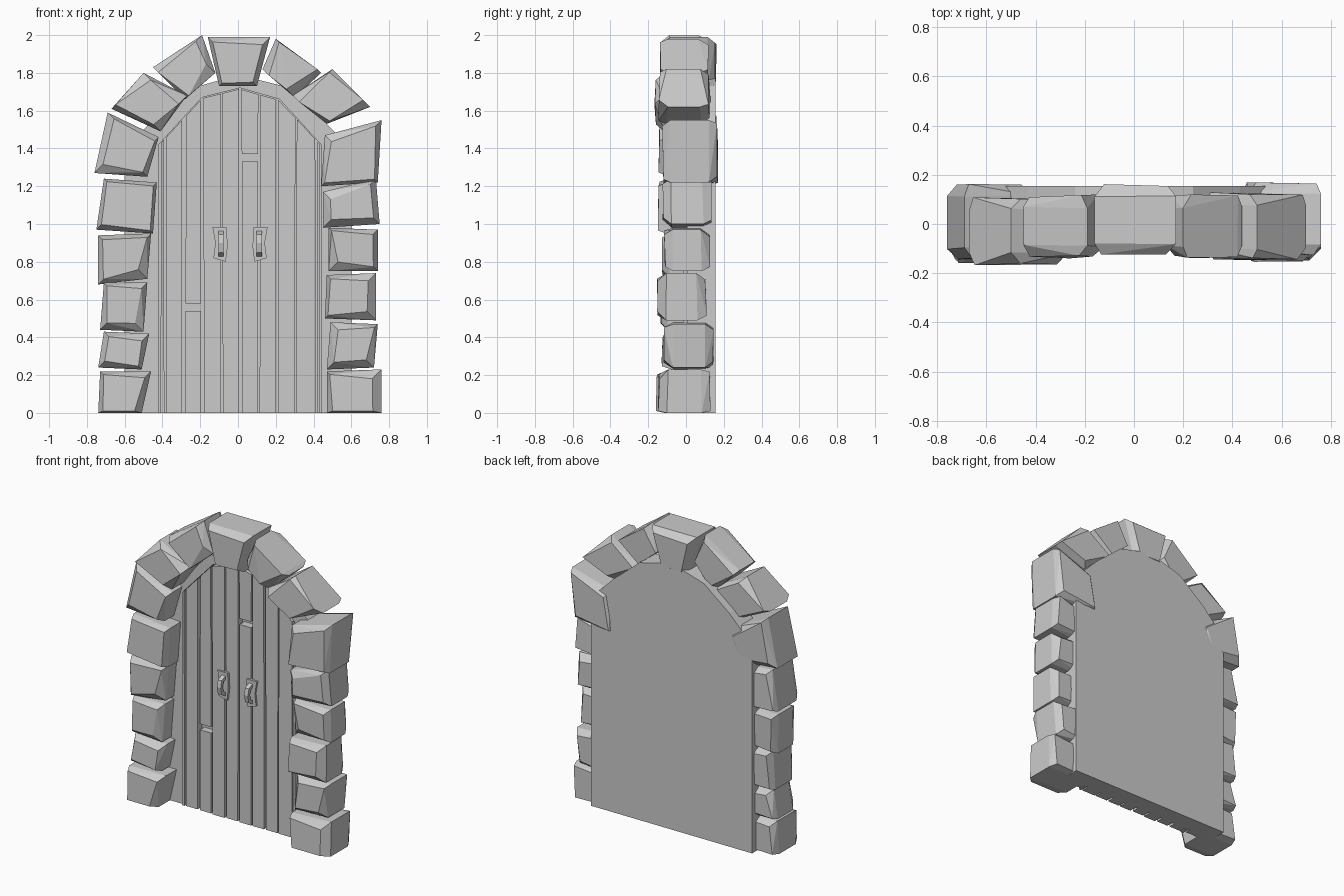
import bpy, bmesh, random
from mathutils import Vector

if "Cube" in bpy.data.objects:
    bpy.data.objects.remove(bpy.data.objects["Cube"])

random.seed(7)


def finish(name, bm):
    bmesh.ops.recalc_face_normals(bm, faces=bm.faces)
    me = bpy.data.meshes.new(name)
    bm.to_mesh(me)
    bm.free()
    ob = bpy.data.objects.new(name, me)
    bpy.context.collection.objects.link(ob)
    return ob


def prism(bm, outline, y0, y1):
    """Extrude an x-z outline from y0 (front) to y1 (back)."""
    front = [bm.verts.new((x, y0, z)) for x, z in outline]
    back = [bm.verts.new((x, y1, z)) for x, z in outline]
    bm.faces.new(front)
    bm.faces.new(back[::-1])
    n = len(outline)
    for i in range(n):
        j = (i + 1) % n
        bm.faces.new((front[i], back[i], back[j], front[j]))


def stone(name, quad, y0, y1):
    """Rough-hewn block: hull around a full waist and two inset faces."""
    pts = [Vector((quad[i], 0, quad[i + 1])) for i in range(0, 8, 2)]
    c = sum(pts, Vector()) / 4
    bm = bmesh.new()
    rings = ((y0, .05), (y0 + .045, 0), (y1 - .045, 0), (y1, .04))
    for y, inset in rings:
        for p in pts:
            k = random.uniform(.3, 1) * inset
            q = p + Vector((k if c.x > p.x else -k, 0, k if c.z > p.z else -k))
            q.y = y + random.uniform(0, .012) * (1 if y < 0 else -1)
            if p.z < .01:
                q.z = min(q.z, .01)
            bm.verts.new(q)
    res = bmesh.ops.convex_hull(bm, input=bm.verts)
    bmesh.ops.delete(bm, geom=[g for g in res["geom_interior"]
                               if isinstance(g, bmesh.types.BMVert)], context='VERTS')
    bmesh.ops.dissolve_limit(bm, angle_limit=.12, verts=bm.verts, edges=bm.edges)
    finish(name, bm)


# Stones: four x-z corners, then front and back depth
left = [
    (-.74, 0, -.51, 0, -.46, .22, -.73, .22, -.16, .12),
    (-.74, .24, -.51, .23, -.47, .42, -.71, .43, -.13, .13),
    (-.73, .44, -.50, .43, -.48, .69, -.71, .69, -.14, .14),
    (-.74, .68, -.48, .71, -.46, .95, -.74, .94, -.13, .13),
    (-.75, .97, -.45, .95, -.43, 1.22, -.71, 1.24, -.15, .14),
    (-.76, 1.27, -.48, 1.25, -.42, 1.46, -.69, 1.59, -.15, .165),
]
arch = [
    (-.67, 1.61, -.41, 1.49, -.27, 1.68, -.5, 1.80, -.17, .11),
    (-.45, 1.83, -.28, 1.66, -.12, 1.80, -.19, 2.0, -.14, .12),
    (-.10, 1.73, .10, 1.73, .17, 1.99, -.16, 1.99, -.13, .165),
    (.13, 1.82, .30, 1.67, .44, 1.80, .20, 1.98, -.14, .12),
    (.29, 1.68, .47, 1.53, .70, 1.62, .50, 1.82, -.15, .13),
]
right = [
    (.44, 1.20, .74, 1.22, .76, 1.55, .46, 1.47, -.13, .17),
    (.45, .98, .75, 1.0, .73, 1.24, .45, 1.17, -.13, .14),
    (.48, .75, .74, .75, .74, .97, .48, .98, -.12, .13),
    (.46, .50, .73, .49, .73, .74, .47, .73, -.16, .11),
    (.47, .23, .72, .24, .74, .47, .49, .48, -.12, .15),
    (.47, 0, .76, 0, .76, .23, .47, .22, -.15, .13),
]
for side, rows in (("left", left), ("arch", arch), ("right", right)):
    for i, row in enumerate(rows):
        stone(f"{side}_stone_{i + 1}", row[:8], row[8], row[9])

# Backing wall
outer = [(-.6, 0), (-.6, 1.4), (-.43, 1.57), (-.24, 1.72), (0, 1.79),
         (.24, 1.73), (.43, 1.57), (.6, 1.4), (.6, 0)]
inner = [(-.42, 0), (-.42, 1.42), (-.31, 1.54), (-.19, 1.67), (.01, 1.72),
         (.22, 1.66), (.33, 1.54), (.44, 1.42), (.44, 0)]
bm = bmesh.new()
prism(bm, outer, .04, .155)
finish("backing_wall", bm)

# Door surround, slightly proud of the backing
bm = bmesh.new()
for i in range(len(outer) - 1):
    prism(bm, [outer[i], outer[i + 1], inner[i + 1], inner[i]], .005, .05)
bmesh.ops.remove_doubles(bm, verts=bm.verts, dist=.0001)
seen = {}
for f in bm.faces:
    seen.setdefault(frozenset(f.verts), []).append(f)
bmesh.ops.delete(bm, geom=[f for fs in seen.values() if len(fs) > 1 for f in fs],
                 context='FACES')
finish("door_surround", bm)


def arch_z(x):
    """Door height under the arch at x."""
    for (xa, za), (xb, zb) in zip(inner[1:-1], inner[2:-1]):
        if xa <= x <= xb:
            return za + (zb - za) * (x - xa) / (xb - xa)
    return 1.42


# Planks, two of them broken (gap from split z)
planks = [(-.41, -.39, 0), (-.382, -.296, 0), (-.278, -.195, .54), (-.18, -.092, 0),
          (-.08, .003, 0), (.02, .105, 1.33), (.115, .2, 0), (.215, .3, 0),
          (.31, .41, 0), (.42, .435, 0)]
for i, (a, b, split) in enumerate(planks):
    bm = bmesh.new()
    t = random.uniform(-.004, .004)
    front = random.uniform(-.015, -.005)
    top = [(b + t, arch_z(b + t) - .005), (a - t, arch_z(a - t) - .005)]
    if split:
        prism(bm, [(a, 0), (b, 0), (b, split), (a, split)], front, .06)
        s = split + .04
        prism(bm, [(a, s), (b, s)] + top, front, .06)
    else:
        prism(bm, [(a, 0), (b, 0)] + top, front, .06)
    finish(f"plank_{i + 1}", bm)

# Handles: hammered plate and a bent grip
plate = [(-.04, .82), (.025, .80), (.035, .88), (.03, .985), (-.045, .985), (-.03, .9)]
grip = [(-.01, .965), (-.055, .945), (-.065, .9), (-.055, .85), (-.01, .825),
        (-.01, .85), (-.035, .865), (-.042, .9), (-.035, .93), (-.01, .94)]
for name, cx, m in (("left", -.09, 1), ("right", .112, -1)):
    bm = bmesh.new()
    prism(bm, [(cx + m * x, z) for x, z in plate], -.025, .0)
    finish(f"{name}_handle_plate", bm)
    bm = bmesh.new()
    sides = [[bm.verts.new((cx + dx, y - .01, z)) for y, z in grip] for dx in (-.014, .014)]
    bm.faces.new(sides[0])
    bm.faces.new(sides[1][::-1])
    for i in range(len(grip)):
        bm.faces.new((sides[0][i - 1], sides[0][i], sides[1][i], sides[1][i - 1]))
    finish(f"{name}_handle_grip", bm)
